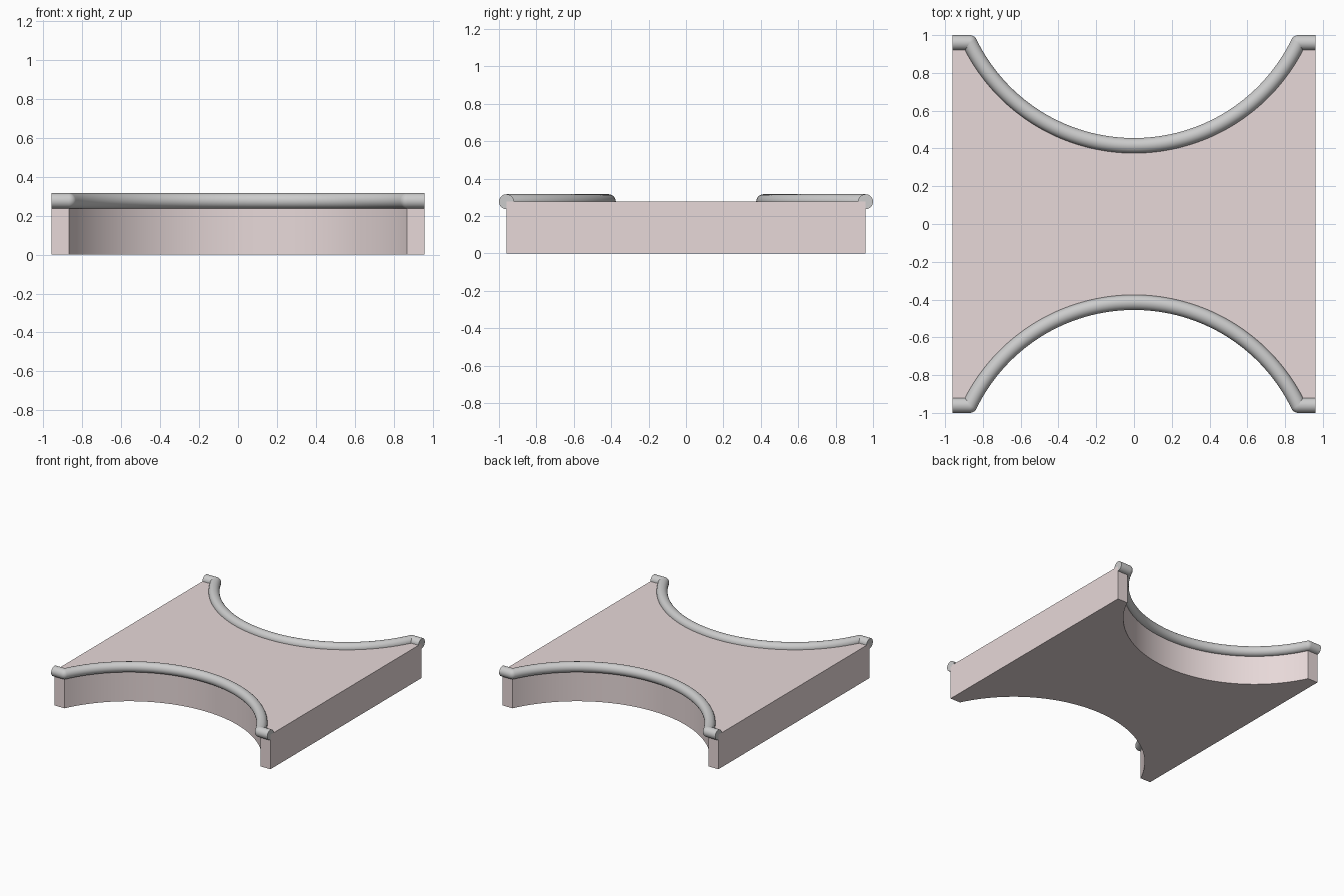
import bpy, bmesh, math
from mathutils import Vector

if "Cube" in bpy.data.objects:
    bpy.data.objects.remove(bpy.data.objects["Cube"])

W, H, R = 0.96, 0.277, 0.04          # half width, block height, rail radius
XE, YM = 0.87, 0.415                 # arc end x, arc nearest y
SAG = W - YM
RAD = (XE * XE + SAG * SAG) / (2 * SAG)
CY = YM + RAD
HALF = math.asin(XE / RAD)
N = 64


def arc_angles():
    return [-HALF + 2 * HALF * i / N for i in range(N + 1)]


def arc_point(a):
    return Vector((RAD * math.sin(a), CY - RAD * math.cos(a)))


def finish(bm, name):
    bmesh.ops.recalc_face_normals(bm, faces=bm.faces)
    me = bpy.data.meshes.new(name)
    bm.to_mesh(me)
    bm.free()
    ob = bpy.data.objects.new(name, me)
    bpy.context.collection.objects.link(ob)
    bpy.ops.object.select_all(action='DESELECT')
    bpy.context.view_layer.objects.active = ob
    ob.select_set(True)
    bpy.ops.object.shade_smooth_by_angle(angle=math.radians(35))
    return ob


# Block with a circular bite on the front and back
edge = [Vector((-W, W))] + [arc_point(a) for a in arc_angles()] + [Vector((W, W))]
outline = edge + [Vector((p.x, -p.y)) for p in reversed(edge)]
bm = bmesh.new()
face = bm.faces.new([bm.verts.new((p.x, p.y, 0)) for p in outline])
ext = bmesh.ops.extrude_face_region(bm, geom=[face])
bmesh.ops.translate(bm, vec=(0, 0, H),
                    verts=[v for v in ext['geom'] if isinstance(v, bmesh.types.BMVert)])
block = finish(bm, "block")
mat = bpy.data.materials.new("pale_pink")
mat.diffuse_color = (0.8, 0.69, 0.69, 1)
mat.use_nodes = True
mat.node_tree.nodes["Principled BSDF"].inputs["Base Color"].default_value = mat.diffuse_color
block.data.materials.append(mat)


# Round rail: rings along the path, pivoting in place for rounded outer corners
def rail(name, side):
    frames = [(Vector((-W, W)), 0.0)]
    frames += [(Vector((-XE, W)), -HALF * i / 8) for i in range(8)]
    frames += [(arc_point(a), a) for a in arc_angles()]
    frames += [(Vector((XE, W)), HALF * (1 - i / 8)) for i in range(1, 9)]
    frames += [(Vector((W, W)), 0.0)]
    bm = bmesh.new()
    rings, sides = [], 24
    for p, a in frames:
        n = Vector((-math.sin(a), math.cos(a)))
        ring = []
        for k in range(sides):
            t = 2 * math.pi * k / sides
            q = p + n * (R * math.cos(t))
            ring.append(bm.verts.new((q.x, side * q.y, H + R * math.sin(t))))
        rings.append(ring)
    for r0, r1 in zip(rings, rings[1:]):
        for k in range(sides):
            j = (k + 1) % sides
            bm.faces.new((r0[k], r0[j], r1[j], r1[k]))
    bm.faces.new(rings[0])
    bm.faces.new(rings[-1])
    bmesh.ops.remove_doubles(bm, verts=bm.verts, dist=1e-5)
    finish(bm, name)


rail("back_rail", 1)
rail("front_rail", -1)
